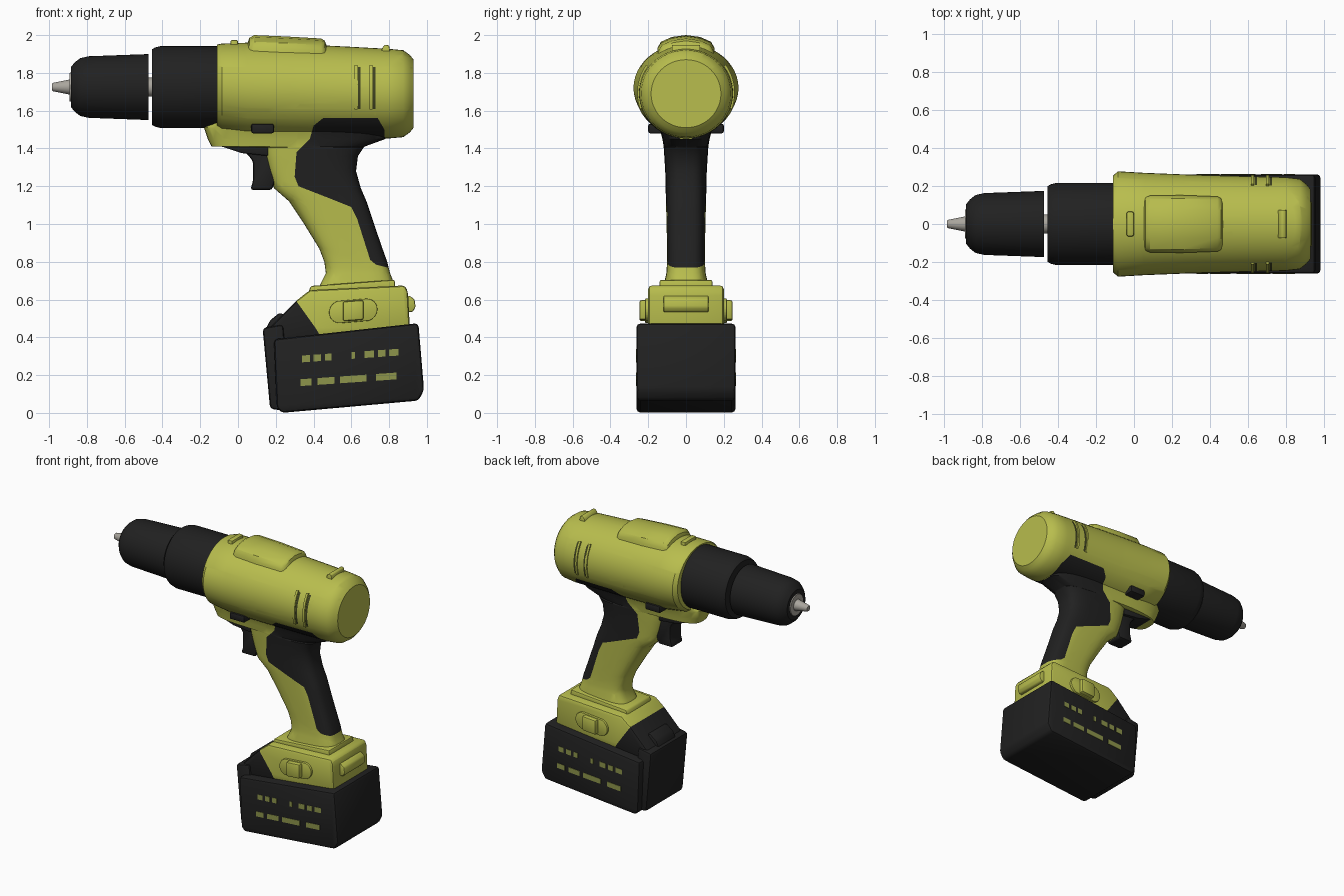
import bpy, bmesh, math
from mathutils import Vector

cube = bpy.data.objects.get("Cube")
if cube:
    bpy.data.objects.remove(cube)


def material(name, r, g, b):
    m = bpy.data.materials.new(name)
    m.use_nodes = True
    m.diffuse_color = (r, g, b, 1)
    m.node_tree.nodes["Principled BSDF"].inputs["Base Color"].default_value = (r, g, b, 1)
    return m


LIME = material("lime housing", 0.48, 0.51, 0.075)
BLACK = material("black rubber", 0.015, 0.015, 0.015)
METAL = material("steel", 0.4, 0.38, 0.34)
SLOT = material("dark slot", 0.05, 0.055, 0.015)
LABEL = material("label olive", 0.27, 0.3, 0.07)


def inside(poly, x, z):
    """Even-odd test in the side plane."""
    hit = False
    for (x1, z1), (x2, z2) in zip(poly, poly[1:] + poly[:1]):
        if (z1 > z) != (z2 > z) and x < x1 + (z - z1) * (x2 - x1) / (z2 - z1):
            hit = not hit
    return hit


def paint(bm, poly, index):
    """Cut the mesh along a side outline and colour the faces within it."""
    for (x1, z1), (x2, z2) in zip(poly, poly[1:] + poly[:1]):
        bmesh.ops.bisect_plane(bm, geom=bm.verts[:] + bm.edges[:] + bm.faces[:], dist=1e-5,
                               plane_co=(x1, 0, z1), plane_no=(z2 - z1, 0, x1 - x2))
    for f in bm.faces:
        c = f.calc_center_median()
        if inside(poly, c.x, c.z):
            f.material_index = index


def finish(name, bm, mats, patches=(), angle=35):
    bmesh.ops.recalc_face_normals(bm, faces=bm.faces[:])
    for poly, index in patches:
        paint(bm, poly, index)
    me = bpy.data.meshes.new(name)
    bm.to_mesh(me)
    bm.free()
    for m in mats:
        me.materials.append(m)
    ob = bpy.data.objects.new(name, me)
    bpy.context.collection.objects.link(ob)
    bpy.ops.object.select_all(action='DESELECT')
    ob.select_set(True)
    bpy.context.view_layer.objects.active = ob
    bpy.ops.object.shade_smooth_by_angle(angle=math.radians(angle))
    return ob


def loft(name, rings, mats, patches=()):
    """Skin a list of equal-length point rings and cap both ends."""
    bm = bmesh.new()
    loops = [[bm.verts.new(p) for p in ring] for ring in rings]
    n = len(loops[0])
    for a, b in zip(loops, loops[1:]):
        for i in range(n):
            bm.faces.new((a[i], a[(i + 1) % n], b[(i + 1) % n], b[i]))
    bm.faces.new(loops[0])
    bm.faces.new(loops[-1])
    return finish(name, bm, mats, patches)


def x_ring(x, cz, ry, rz, n=48):
    return [(x, ry * math.cos(t), cz + rz * math.sin(t))
            for t in (math.tau * i / n for i in range(n))]


def z_ring(z, x0, x1, w, n=40, power=0.6):
    """Rounded-box section of the handle."""
    ring = []
    for i in range(n):
        c, s = math.cos(math.tau * i / n), math.sin(math.tau * i / n)
        ring.append(((x0 + x1) / 2 + (x1 - x0) / 2 * math.copysign(abs(c) ** power, c),
                     w * math.copysign(abs(s) ** power, s), z))
    return ring


def lathe(name, profile, mat, cz=1.725):
    return loft(name, [x_ring(x, cz, r, r) for x, r in profile], [mat])


def prism(name, pts, y0, y1, mats, bevel=0.0, patches=()):
    """Extrude a side outline across y and round its edges."""
    bm = bmesh.new()
    face = bm.faces.new([bm.verts.new((x, y0, z)) for x, z in pts])
    ext = bmesh.ops.extrude_face_region(bm, geom=[face])
    moved = [v for v in ext["geom"] if isinstance(v, bmesh.types.BMVert)]
    bmesh.ops.translate(bm, verts=moved, vec=Vector((0, y1 - y0, 0)))
    bmesh.ops.recalc_face_normals(bm, faces=bm.faces[:])
    if bevel:
        bmesh.ops.bevel(bm, geom=bm.edges[:], offset=bevel, segments=2, profile=0.5,
                        affect='EDGES', clamp_overlap=True)
    return finish(name, bm, mats, patches)


def slab(x0, x1, z0, z1, slope=0.0):
    return [(x0, z0), (x1, z0 + slope * (x1 - x0)), (x1, z1 + slope * (x1 - x0)), (x0, z1)]


# Rubber grip outline, shared by the motor housing and the handle
GRIP = [(0.78, 1.40), (0.775, 1.50), (0.74, 1.56), (0.45, 1.56), (0.40, 1.52), (0.38, 1.45),
        (0.31, 1.38), (0.30, 1.25), (0.32, 1.20), (0.50, 1.13), (0.60, 1.09), (0.63, 1.03),
        (0.70, 0.81), (0.73, 0.785), (0.79, 0.77), (0.95, 0.77), (0.95, 1.40)]

# Motor housing with painted grip and vent slots
housing = [(-0.11, 1.725, 0.255, 0.225), (-0.085, 1.72, 0.278, 0.235), (0.05, 1.71, 0.27, 0.25),
           (0.3, 1.703, 0.26, 0.25), (0.6, 1.695, 0.252, 0.243), (0.8, 1.69, 0.247, 0.237),
           (0.875, 1.69, 0.238, 0.23), (0.91, 1.69, 0.21, 0.205), (0.93, 1.69, 0.185, 0.18)]
vents = [(slab(x, x + 0.014, 1.61, 1.83), 2) for x in (0.635, 0.715)]
loft("motor_housing", [x_ring(*r) for r in housing], [LIME, BLACK, SLOT], [(GRIP, 1)] + vents)

# Raised lip beside each vent
for side in (-1, 1):
    for x in (0.617, 0.697):
        arc = [math.radians(a) for a in range(-20, 36, 5)]
        rings = []
        for t in arc:
            rings.append([(px, side * r * math.cos(t), 1.695 + r * math.sin(t))
                          for px, r in ((x, 0.235), (x + 0.016, 0.235),
                                        (x + 0.016, 0.258), (x, 0.258))])
        loft("vent_lip", rings, [LIME])

# Handle with trigger skirt, grip and neck
levels = [(1.56, -0.13, 0.76, 0.17), (1.51, -0.18, 0.78, 0.14), (1.45, -0.16, 0.78, 0.125),
          (1.41, -0.14, 0.67, 0.118), (1.405, 0.13, 0.665, 0.118), (1.36, 0.14, 0.635, 0.115),
          (1.28, 0.16, 0.625, 0.11), (1.19, 0.19, 0.65, 0.108), (1.12, 0.27, 0.68, 0.106),
          (1.0, 0.35, 0.72, 0.103), (0.87, 0.43, 0.765, 0.1), (0.8, 0.457, 0.79, 0.1),
          (0.74, 0.465, 0.805, 0.104), (0.69, 0.44, 0.825, 0.115), (0.64, 0.42, 0.83, 0.12)]
loft("handle", [z_ring(*l) for l in levels], [LIME, BLACK], [(GRIP, 1)])

# Trigger and direction switch
prism("trigger_plate", [(-0.10, 1.415), (0.02, 1.375), (0.16, 1.36), (0.16, 1.415)],
      -0.085, 0.085, [BLACK], 0.008)
prism("trigger", [(0.0, 1.40), (0.05, 1.37), (0.08, 1.33), (0.08, 1.23), (0.065, 1.18),
                  (0.18, 1.18), (0.2, 1.24), (0.2, 1.40)], -0.065, 0.065, [BLACK], 0.015)
prism("direction_switch", slab(0.07, 0.19, 1.48, 1.53), -0.2, 0.2, [BLACK], 0.01)

# Chuck assembly
lathe("gear_collar", [(-0.455, 0.16), (-0.455, 0.2), (-0.44, 0.209), (-0.41, 0.217),
                      (-0.09, 0.217)], BLACK)
lathe("spindle", [(-0.5, 0.05), (-0.42, 0.05)], METAL)
lathe("chuck_sleeve", [(-0.885, 0.06), (-0.885, 0.105), (-0.865, 0.13), (-0.835, 0.153),
                       (-0.79, 0.163), (-0.49, 0.174), (-0.475, 0.174)], BLACK)
lathe("chuck_seat", [(-0.892, 0.075), (-0.87, 0.08)], METAL)
lathe("chuck_jaws", [(-0.985, 0.018), (-0.98, 0.022), (-0.89, 0.04), (-0.87, 0.04)], METAL)

# Top pad, curved across and rounded at both ends
pad = []
for x, top, w in ((0.05, 1.955, 0.125), (0.06, 1.985, 0.14), (0.085, 2.0, 0.15),
                  (0.25, 1.993, 0.152), (0.44, 1.982, 0.145), (0.46, 1.97, 0.135),
                  (0.472, 1.935, 0.12)):
    pad.append([(x, w * s, top - d) for s, d in
                ((-1, 0.14), (-1, 0.065), (-0.88, 0.035), (-0.5, 0.01), (0, 0),
                 (0.5, 0.01), (0.88, 0.035), (1, 0.065), (1, 0.14))])
loft("top_pad", pad, [LIME])

# Small lugs at both ends of the housing top
prism("front_lug", slab(-0.04, 0.0, 1.91, 1.975), -0.065, 0.065, [LIME], 0.01)
prism("rear_lug", [(0.75, 1.89), (0.765, 1.935), (0.78, 1.95), (0.80, 1.945), (0.81, 1.89)],
      -0.075, 0.075, [LIME], 0.006)

# Foot: black at the sloped nose, lime behind
prism("foot_flange", [(0.37, 0.63), (0.385, 0.672), (0.83, 0.705), (0.835, 0.64)],
      -0.14, 0.14, [LIME], 0.01)
nose = [(0.05, 0.3), (0.05, 0.7), (0.24, 0.7), (0.31, 0.59), (0.41, 0.45), (0.5, 0.3)]
prism("foot", [(0.15, 0.38), (0.165, 0.45), (0.31, 0.595), (0.38, 0.65), (0.885, 0.675),
               (0.9, 0.64), (0.91, 0.44)], -0.2, 0.2, [LIME, BLACK], 0.025, [(nose, 1)])
prism("rear_latch", [(0.87, 0.53), (0.925, 0.535), (0.94, 0.56), (0.935, 0.6), (0.91, 0.62),
                     (0.87, 0.62)], -0.12, 0.12, [LIME], 0.008)

# Battery pack with a narrower front slide
prism("battery", [(0.19, 0.39), (0.955, 0.475), (0.985, 0.12), (0.955, 0.065), (0.23, 0.0),
                  (0.205, 0.03)], -0.262, 0.262, [BLACK], 0.03)
prism("battery_front", [(0.13, 0.45), (0.24, 0.47), (0.28, 0.01), (0.17, 0.02)],
      -0.215, 0.215, [BLACK], 0.02)
prism("battery_release", [(0.145, 0.44), (0.17, 0.49), (0.22, 0.53), (0.3, 0.5), (0.24, 0.4)],
      -0.1, 0.1, [BLACK], 0.01)

# Side buttons and plain label dashes, on both sides
dashes = [(0.34, 0.04, 0.285), (0.40, 0.04, 0.285), (0.46, 0.035, 0.285), (0.60, 0.02, 0.285),
          (0.67, 0.05, 0.285), (0.74, 0.04, 0.285), (0.80, 0.05, 0.285),
          (0.33, 0.06, 0.16), (0.42, 0.09, 0.16), (0.54, 0.14, 0.16), (0.73, 0.11, 0.16)]
for side in (-1, 1):
    oval = []
    for i in range(24):
        t = math.tau * i / 24
        dx = 0.06 * math.cos(t) + math.copysign(0.068, math.cos(t))
        oval.append((0.61 + dx, 0.54 + 0.06 * math.sin(t) + 0.07 * dx))
    prism("release_button", oval, side * 0.18, side * 0.216, [LIME], 0.004)
    prism("button_ridge", slab(0.555, 0.665, 0.485, 0.59, 0.07),
          side * 0.19, side * 0.247, [LIME], 0.012)
    for x, w, z in dashes:
        x0 = x if side < 0 else 1.18 - x - w
        zs = z + 0.07 * (x0 - 0.33)
        prism("label_dash", slab(x0, x0 + w, zs - 0.018, zs + 0.018, 0.07),
              side * 0.2595, side * 0.2645, [LABEL])
